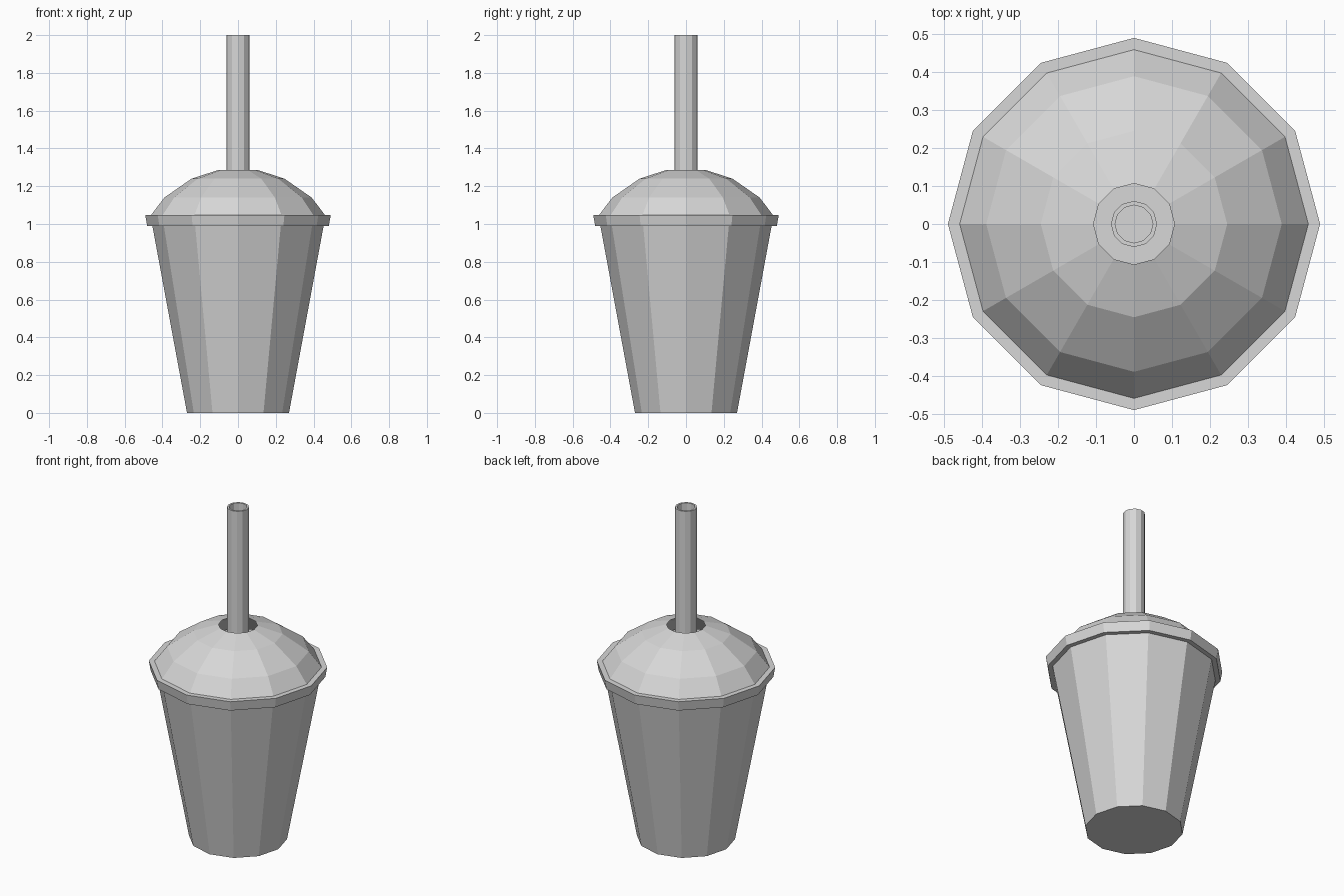
import bpy, bmesh
from math import cos, sin, tau

cube = bpy.data.objects.get("Cube")
if cube:
    bpy.data.objects.remove(cube, do_unlink=True)

SIDES = 12

grey = bpy.data.materials.new("light grey")
grey.use_nodes = True
COLOUR = (0.68, 0.68, 0.68, 1)
grey.diffuse_color = COLOUR
grey.node_tree.nodes["Principled BSDF"].inputs["Base Color"].default_value = COLOUR


def lathe(name, profile, floor=False, closed=False):
    """Turn a (radius, height) profile, listed bottom to top on the outside, about z."""
    bm = bmesh.new()
    rings = [[bm.verts.new((r * cos(tau * i / SIDES), r * sin(tau * i / SIDES), z))
              for i in range(SIDES)] for r, z in profile]
    if floor:
        bm.faces.new(rings[0][::-1])
    pairs = list(zip(rings, rings[1:]))
    if closed:
        pairs.append((rings[-1], rings[0]))
    for low, high in pairs:
        for i in range(SIDES):
            j = (i + 1) % SIDES
            bm.faces.new((low[i], low[j], high[j], high[i]))
    mesh = bpy.data.meshes.new(name)
    bm.to_mesh(mesh)
    bm.free()
    mesh.materials.append(grey)
    obj = bpy.data.objects.new(name, mesh)
    bpy.context.collection.objects.link(obj)
    return obj


# Tapered cup with a flat floor
lathe("cup", [(0.27, 0), (0.455, 1.0)], floor=True)

# Lid: flared rim, flat ledge and faceted dome with a straw hole
lathe("lid", [(0.453, 0.99), (0.481, 0.99), (0.491, 1.048), (0.46, 1.048),
              (0.39, 1.14), (0.246, 1.24), (0.107, 1.285)])

# Hollow straw reaching down into the cup
lathe("straw", [(0.05, 0.03), (0.061, 0.03), (0.061, 2), (0.05, 2)], closed=True)
